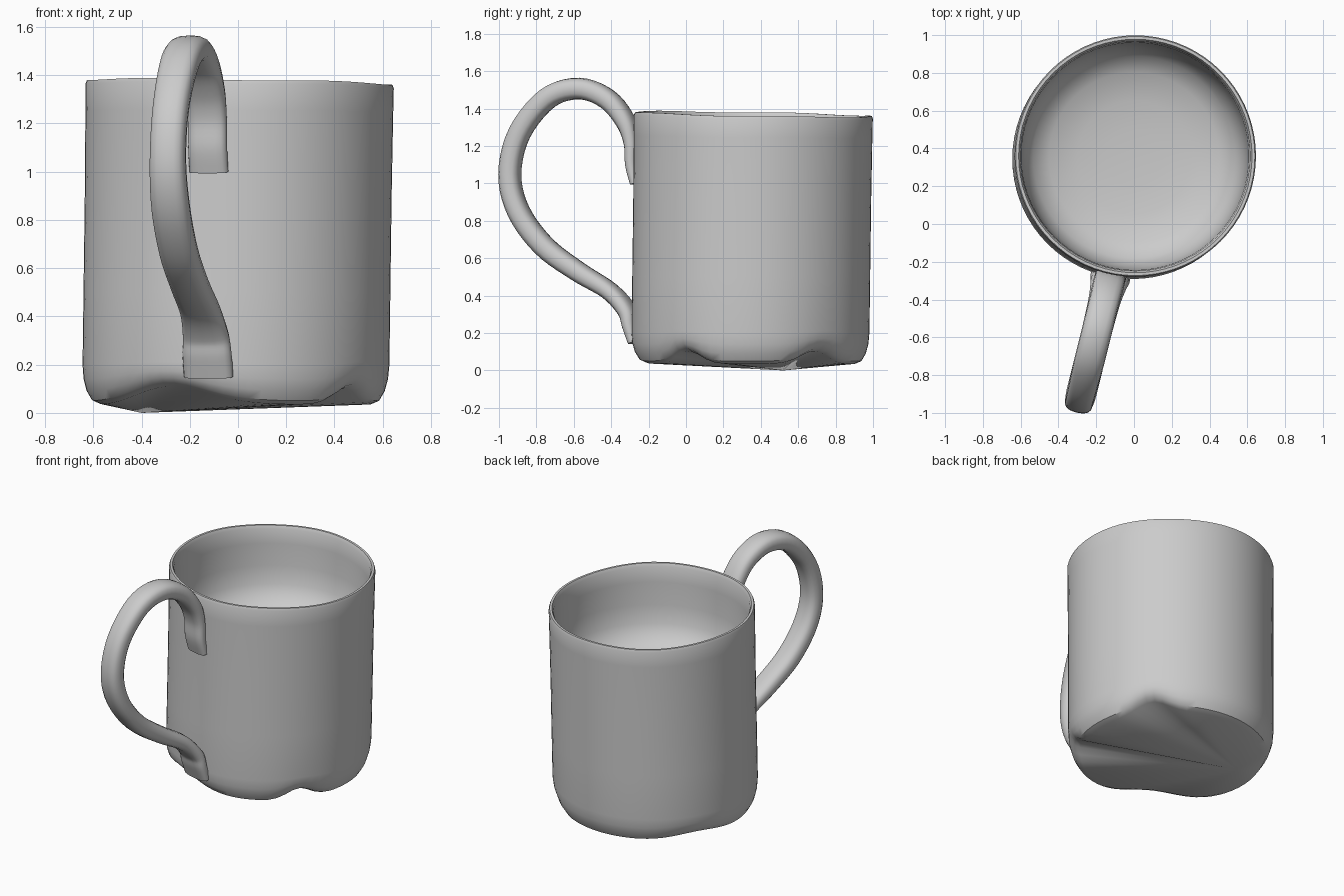
import bpy, bmesh, math
from mathutils import Vector

if "Cube" in bpy.data.objects:
    bpy.data.objects.remove(bpy.data.objects["Cube"], do_unlink=True)

clay = bpy.data.materials.new("clay grey")
clay.use_nodes = True
GREY = (0.6, 0.6, 0.6, 1)
clay.diffuse_color = GREY
clay.node_tree.nodes["Principled BSDF"].inputs["Base Color"].default_value = GREY


def finish(bm, name, angle):
    bmesh.ops.recalc_face_normals(bm, faces=bm.faces)
    mesh = bpy.data.meshes.new(name)
    bm.to_mesh(mesh)
    bm.free()
    mesh.materials.append(clay)
    obj = bpy.data.objects.new(name, mesh)
    bpy.context.collection.objects.link(obj)
    bpy.ops.object.select_all(action='DESELECT')
    obj.select_set(True)
    bpy.context.view_layer.objects.active = obj
    bpy.ops.object.shade_smooth_by_angle(angle=math.radians(angle))
    return obj


def skin(bm, rings):
    # Join successive closed rings with quads
    for a, b in zip(rings, rings[1:]):
        n = len(a)
        for i in range(n):
            bm.faces.new((a[i], a[(i + 1) % n], b[(i + 1) % n], b[i]))


# Chipped lower edge: (angle, angular width, height) of each raised stretch
CHIPS = [(-118, 24, 0.075), (-36, 11, 0.07), (38, 13, 0.07), (150, 20, 0.03)]


def chip(deg):
    lift = 0
    for centre, width, height in CHIPS:
        d = (deg - centre + 180) % 360 - 180
        lift += height * math.exp(-(d / width) ** 2)
    return lift


# Body profile: radius, height, share of edge chipping, share of rim slant
PROFILE = [
    (0.560, 0.035, 1.0, 0), (0.595, 0.050, 1.0, 0), (0.618, 0.090, 0.75, 0),
    (0.631, 0.140, 0.45, 0), (0.636, 0.200, 0.15, 0), (0.636, 0.500, 0, 0),
    (0.636, 0.900, 0, 0), (0.638, 1.250, 0, 0.5), (0.639, 1.355, 0, 1),
    (0.633, 1.370, 0, 1), (0.618, 1.370, 0, 1), (0.608, 1.350, 0, 1),
    (0.602, 1.250, 0, 0.5), (0.597, 1.100, 0, 0), (0.580, 0.980, 0, 0),
    (0.535, 0.890, 0, 0), (0.450, 0.840, 0, 0), (0.300, 0.810, 0, 0),
    (0.150, 0.800, 0, 0),
]
SEG = 72


def body_point(row, i):
    r, z, chipped, slant = row
    deg = 360 * i / SEG
    a = math.radians(deg)
    t = z / 1.37
    x = -0.011 + 0.018 * t + r * math.cos(a)
    y = 0.342 + 0.018 * t + r * math.sin(a)
    z += chipped * chip(deg)
    z += slant * (-0.010 * math.cos(a) - 0.012 * math.sin(a) + 0.003 * math.sin(5 * a))
    return x, y, z


# Mug body: outer wall, lip, hollow and faceted underside
bm = bmesh.new()
rings = [[bm.verts.new(body_point(row, i)) for i in range(SEG)] for row in PROFILE]
skin(bm, rings)
floor = bm.verts.new((0, 0.353, 0.797))
low = bm.verts.new((-0.40, 0.52, 0.0))
for i in range(SEG):
    j = (i + 1) % SEG
    bm.faces.new((rings[-1][i], rings[-1][j], floor))
    bm.faces.new((rings[0][j], rings[0][i], low))
finish(bm, "mug_body", 35)

# Handle path: y, z, half thickness, half width
PATH = [
    (-0.262, 1.00, 0.030, 0.083), (-0.283, 1.10, 0.036, 0.083),
    (-0.288, 1.22, 0.040, 0.083), (-0.325, 1.335, 0.050, 0.083),
    (-0.42, 1.450, 0.055, 0.080), (-0.57, 1.507, 0.058, 0.080),
    (-0.74, 1.455, 0.058, 0.080), (-0.89, 1.270, 0.058, 0.075),
    (-0.942, 1.05, 0.058, 0.075), (-0.895, 0.85, 0.058, 0.080),
    (-0.76, 0.665, 0.058, 0.080), (-0.58, 0.530, 0.054, 0.080),
    (-0.41, 0.425, 0.048, 0.085), (-0.315, 0.320, 0.046, 0.098),
    (-0.292, 0.24, 0.042, 0.105), (-0.268, 0.15, 0.032, 0.105),
]


def handle_x(y):
    return -0.125 + 0.25 * (y + 0.28)


def smooth_path(points, steps=5):
    # Catmull-Rom interpolation through the points
    pts = [Vector(p) for p in points]
    out = []
    for k in range(len(pts) - 1):
        p0, p1, p2 = pts[max(k - 1, 0)], pts[k], pts[k + 1]
        p3 = pts[min(k + 2, len(pts) - 1)]
        for s in range(steps):
            t = s / steps
            out.append(0.5 * (2 * p1 + (p2 - p0) * t + (2 * p0 - 5 * p1 + 4 * p2 - p3) * t ** 2
                              + (3 * p1 - p0 - 3 * p2 + p3) * t ** 3))
    return out + [pts[-1]]


def rounded(v):
    # Squarish oval cross-section
    return math.copysign(abs(v) ** 0.75, v)


# Handle: strap swept round the path, with flat tabs on the wall
bm = bmesh.new()
path = smooth_path([(handle_x(y), y, z, h, w) for y, z, h, w in PATH])
side = Vector((1, -0.25, 0)).normalized()
rings = []
for k, p in enumerate(path):
    a, b = path[max(k - 1, 0)], path[min(k + 1, len(path) - 1)]
    tangent = Vector(b[:3]) - Vector(a[:3])
    normal = tangent.cross(side).normalized()
    ring = []
    for i in range(16):
        u = 2 * math.pi * i / 16
        ring.append(bm.verts.new(Vector(p[:3]) + side * p[4] * rounded(math.cos(u))
                                 + normal * p[3] * rounded(math.sin(u))))
    rings.append(ring)
skin(bm, rings)
bm.faces.new(rings[0])
bm.faces.new(rings[-1])
finish(bm, "handle", 50)
